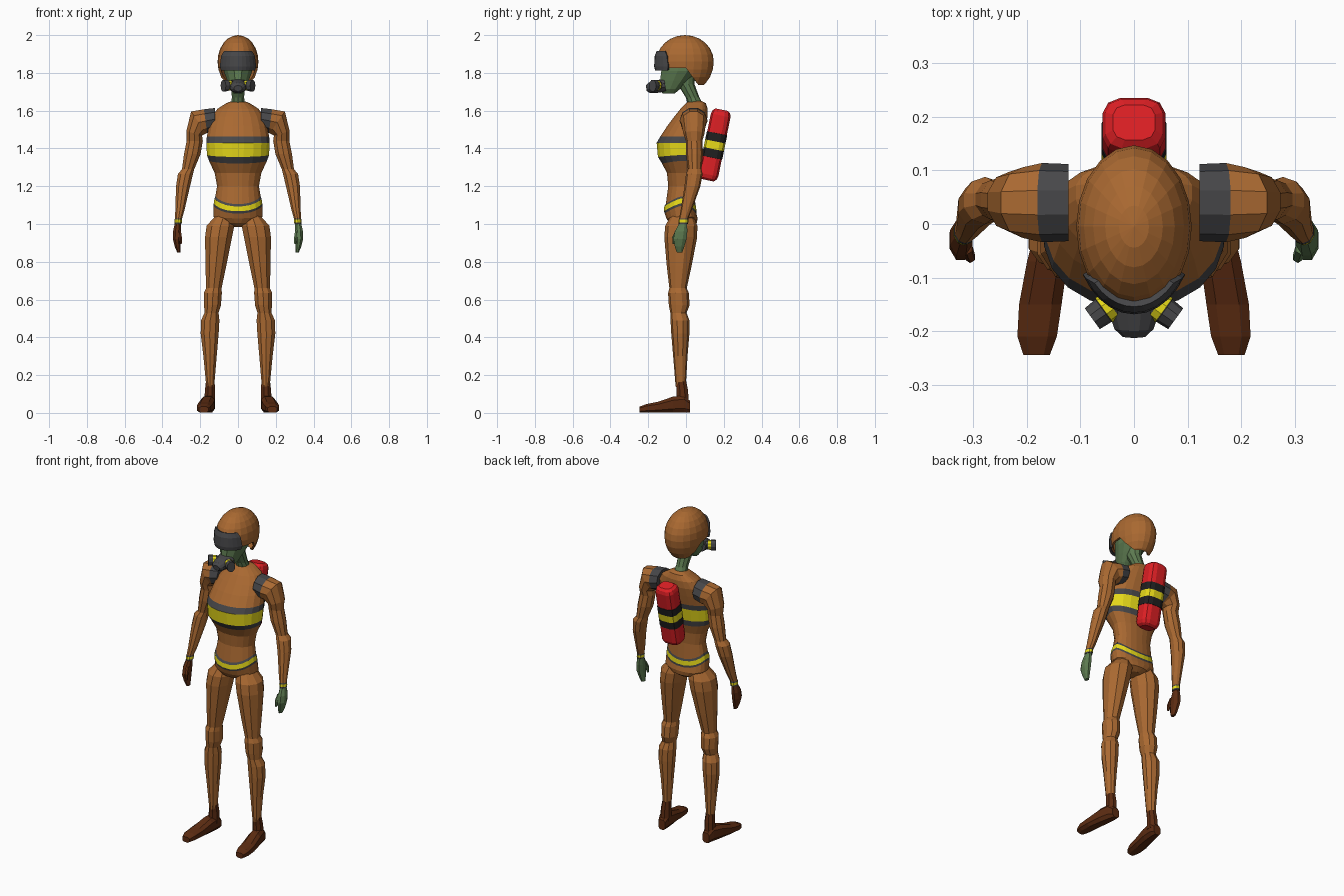
import bpy, bmesh, math
from mathutils import Vector

# Flat colours (linear)
COLOURS = {"orange_brown": (0.40, 0.141, 0.031), "dark_brown": (0.107, 0.025, 0.006),
           "grey": (0.062, 0.062, 0.066), "black": (0.014, 0.014, 0.014),
           "yellow": (0.80, 0.70, 0.010), "red": (0.73, 0.014, 0.018),
           "skin_green": (0.108, 0.195, 0.080)}
MATS = {}
for key, rgb in COLOURS.items():
    MATS[key] = bpy.data.materials.new(key)
    MATS[key].diffuse_color = (*rgb, 1)


def finish(name, bm, mats):
    bmesh.ops.recalc_face_normals(bm, faces=bm.faces)
    me = bpy.data.meshes.new(name)
    bm.to_mesh(me)
    bm.free()
    for m in mats:
        me.materials.append(MATS[m])
    ob = bpy.data.objects.new(name, me)
    bpy.context.collection.objects.link(ob)
    return ob


def loft(name, sections, rows, n=10, power=1.0, side=1):
    """Skin closed rings; a section is (centre, u, v, v_negative, dip); rows = colour of each strip."""
    bm = bmesh.new()
    rings = []
    for c, u, v, vneg, dip in sections:
        ring = []
        for i in range(n):
            a = 2 * math.pi * (i + 0.5) / n
            ca, sa = math.cos(a), math.sin(a)
            ca = math.copysign(abs(ca) ** power, ca)
            sa = math.copysign(abs(sa) ** power, sa)
            p = Vector(c) + Vector(u) * ca + (Vector(v) * sa if sa > 0 else Vector(vneg) * -sa)
            p.z -= dip * abs(sa) ** 1.5
            ring.append(bm.verts.new((p.x * side, p.y, p.z)))
        rings.append(ring)
    if isinstance(rows, str):
        rows = [rows] * (len(rings) - 1)
    names = list(dict.fromkeys(rows))
    for r, (a, b) in enumerate(zip(rings, rings[1:])):
        for i in range(n):
            j = (i + 1) % n
            f = bm.faces.new((a[i], a[j], b[j], b[i]))
            f.material_index = names.index(rows[r])
    bm.faces.new(rings[0]).material_index = names.index(rows[0])
    bm.faces.new(rings[-1]).material_index = names.index(rows[-1])
    return finish(name, bm, names)


def flat(x, y, z, rx, ry, tilt=0):
    """Ring across a limb; tilt turns it about the y axis."""
    t = math.radians(tilt)
    return ((x, y, z), (rx * math.cos(t), 0, rx * math.sin(t)), (0, ry, 0), (0, -ry, 0), 0)


def slab(z, hx, front, back, dip=0):
    """Horizontal ring with its own front and back depth."""
    yc = (front + back) / 2 + 0.02
    return ((0, yc, z), (hx, 0, 0), (0, back - yc, 0), (0, front - yc, 0), dip)


def upright(x, y, hw, hh):
    """Vertical ring standing on the floor."""
    return ((x, y, hh), (hw, 0, 0), (0, 0, hh), (0, 0, -hh), 0)


def along(p0, p1, stations, side_vec):
    """Rings across a straight axis; stations = (fraction, radius across, radius other)."""
    p0, p1, s = Vector(p0), Vector(p1), Vector(side_vec).normalized()
    w = (p1 - p0).cross(s).normalized()
    return [(p0.lerp(p1, t), s * a, w * b, w * -b, 0) for t, a, b in stations]


# Torso with waist belt and chest band
torso = [slab(0.985, 0.025, -0.05, 0.03), slab(1.005, 0.09, -0.09, 0.058),
         slab(1.04, 0.132, -0.105, 0.062, 0.01),
         slab(1.10, 0.131, -0.114, 0.056, 0.045), slab(1.112, 0.130, -0.118, 0.056, 0.045),
         slab(1.138, 0.126, -0.116, 0.054, 0.045), slab(1.15, 0.121, -0.108, 0.05, 0.045),
         slab(1.20, 0.112, -0.095, 0.045), slab(1.27, 0.125, -0.102, 0.05),
         slab(1.335, 0.155, -0.128, 0.065, 0.015), slab(1.365, 0.166, -0.150, 0.072, 0.01),
         slab(1.43, 0.170, -0.157, 0.085), slab(1.462, 0.167, -0.138, 0.092),
         slab(1.52, 0.155, -0.10, 0.105), slab(1.57, 0.138, -0.062, 0.115),
         slab(1.61, 0.11, -0.03, 0.115), slab(1.64, 0.062, 0.0, 0.105),
         slab(1.65, 0.035, 0.015, 0.085)]
O = "orange_brown"
loft("torso", torso, [O, O, O, "grey", "yellow", "grey", O, O, O, "grey", "yellow", "grey",
                      O, O, O, O, O], n=20, power=0.92)

# Limbs, mirrored; one hand is gloved and the other bare
arm = [flat(0.122, 0.04, 1.555, 0.062, 0.072, 90), flat(0.172, 0.04, 1.545, 0.066, 0.074, 82),
       flat(0.208, 0.04, 1.538, 0.074, 0.066, 55), flat(0.232, 0.042, 1.48, 0.045, 0.056, 15),
       flat(0.229, 0.043, 1.44, 0.045, 0.044), flat(0.242, 0.045, 1.37, 0.046, 0.045),
       flat(0.264, 0.046, 1.29, 0.034, 0.036), flat(0.278, 0.044, 1.265, 0.042, 0.044),
       flat(0.291, 0.034, 1.20, 0.039, 0.042), flat(0.308, 0.0, 1.07, 0.025, 0.029),
       flat(0.315, -0.012, 1.03, 0.020, 0.024), flat(0.316, -0.013, 1.023, 0.021, 0.026),
       flat(0.317, -0.014, 1.008, 0.021, 0.026), flat(0.318, -0.015, 1.0, 0.020, 0.025)]
hand = [flat(0.318, -0.015, 1.005, 0.017, 0.022), flat(0.323, -0.026, 0.96, 0.023, 0.036),
        flat(0.324, -0.032, 0.92, 0.022, 0.038), flat(0.319, -0.034, 0.88, 0.017, 0.027),
        flat(0.313, -0.034, 0.85, 0.010, 0.016)]
thumb = [flat(0.312, -0.045, 0.965, 0.011, 0.012), flat(0.306, -0.062, 0.93, 0.010, 0.011),
         flat(0.303, -0.064, 0.895, 0.006, 0.007)]
leg = [flat(0.075, -0.02, 1.045, 0.045, 0.06), flat(0.093, -0.025, 0.99, 0.077, 0.085),
       flat(0.103, -0.028, 0.93, 0.075, 0.087), flat(0.117, -0.036, 0.78, 0.058, 0.066),
       flat(0.128, -0.042, 0.66, 0.043, 0.046), flat(0.133, -0.040, 0.635, 0.050, 0.055),
       flat(0.135, -0.036, 0.57, 0.047, 0.055), flat(0.140, -0.040, 0.53, 0.039, 0.043),
       flat(0.147, -0.032, 0.49, 0.051, 0.050), flat(0.150, -0.030, 0.42, 0.050, 0.048),
       flat(0.148, -0.030, 0.30, 0.037, 0.038), flat(0.147, -0.028, 0.14, 0.022, 0.027)]
boot_shaft = [flat(0.147, -0.026, 0.165, 0.025, 0.030), flat(0.148, -0.020, 0.12, 0.029, 0.033),
              flat(0.150, -0.018, 0.05, 0.032, 0.036)]
boot_foot = [upright(0.150, 0.022, 0.024, 0.032), upright(0.153, -0.01, 0.033, 0.048),
             upright(0.162, -0.07, 0.040, 0.044), upright(0.175, -0.15, 0.042, 0.030),
             upright(0.181, -0.21, 0.039, 0.024), upright(0.182, -0.245, 0.026, 0.017)]
for side, label, hand_colour in ((1, "left", "skin_green"), (-1, "right", "dark_brown")):
    loft(label + "_arm", arm, ["grey"] + [O] * 9 + ["grey", "yellow", "grey"], side=side)
    loft(label + "_hand", hand, hand_colour, n=8, side=side)
    loft(label + "_thumb", thumb, hand_colour, n=6, side=side)
    loft(label + "_leg", leg, O, side=side)
    loft(label + "_boot_shaft", boot_shaft, "dark_brown", n=8, side=side)
    loft(label + "_boot_foot", boot_foot, "dark_brown", n=8, power=0.7, side=side)

# Neck and head
loft("neck", [flat(0, 0.055, 1.62, 0.042, 0.042), flat(0, 0.035, 1.67, 0.034, 0.036),
              flat(0, 0.0, 1.74, 0.040, 0.045), flat(0, 0.0, 1.80, 0.045, 0.05)], "skin_green")
loft("head", [slab(1.69, 0.022, -0.125, -0.06), slab(1.715, 0.042, -0.14, -0.03),
              slab(1.76, 0.060, -0.14, 0.02), slab(1.81, 0.078, -0.135, 0.07),
              slab(1.88, 0.08, -0.13, 0.08)], "skin_green", n=12)

# Helmet: open-fronted dome, deeper at the back
CY, CZ = -0.005, 1.86
bm = bmesh.new()
bmesh.ops.create_uvsphere(bm, u_segments=20, v_segments=12, radius=1)
for v in bm.verts:
    v.co = (v.co.x * 0.108, CY + v.co.y * 0.152, CZ + v.co.z * (0.14 if v.co.z > 0 else 0.165))
for co, no in (((0, 0, 1.825), (0, 0, 1)), ((0, 0.0, 1.825), (0, 0.095, 0.07)), ((0, 0, 1.735), (0, 0, 1))):
    bmesh.ops.bisect_plane(bm, geom=bm.verts[:] + bm.edges[:] + bm.faces[:], plane_co=co, plane_no=no)
gone = []
for f in bm.faces:
    c = f.calc_center_median()
    if c.z < 1.735 or (c.z < 1.825 and c.y * 0.095 + (c.z - 1.825) * 0.07 < 0):
        gone.append(f)
bmesh.ops.delete(bm, geom=gone, context="FACES")
helmet = finish("helmet", bm, [O])
mod = helmet.modifiers.new("thickness", "SOLIDIFY")
mod.thickness, mod.offset = 0.012, -1

# Visor wrapped round the brow
bm = bmesh.new()
rows = []
for z, k, reach in ((1.813, 1.0, 54), (1.835, 1.03, 57), (1.89, 1.01, 53), (1.917, 0.94, 45)):
    rows.append([bm.verts.new((0.111 * k * math.sin(math.radians(reach * i / 5)),
                               CY - 0.159 * k * math.cos(math.radians(reach * i / 5)), z))
                 for i in range(-5, 6)])
for a, b in zip(rows, rows[1:]):
    for i in range(10):
        bm.faces.new((a[i], a[i + 1], b[i + 1], b[i]))
visor = finish("visor", bm, ["grey"])
mod = visor.modifiers.new("thickness", "SOLIDIFY")
mod.thickness, mod.offset = 0.014, -1

# Breathing mask with two striped filters
loft("mask_body", along((0, -0.11, 1.735), (0, -0.21, 1.718),
                        [(0, 0.055, 0.036), (0.5, 0.05, 0.034), (0.85, 0.038, 0.028), (1, 0.022, 0.016)],
                        (1, 0, 0)), "grey", n=12)
for side, label in ((1, "left"), (-1, "right")):
    loft(label + "_filter", along((0.02, -0.135, 1.735), (0.078, -0.177, 1.732),
                                  [(0, 0.022, 0.022), (0.4, 0.027, 0.027), (0.62, 0.028, 0.028),
                                   (0.64, 0.031, 0.026), (1, 0.032, 0.024)], (0, 0, 1)),
         ["grey", "yellow", "grey", "grey"], n=10, side=side)

# Air tank, leaning against the back
tank = [(0, 0.040, 0.034), (0.03, 0.054, 0.048), (0.08, 0.060, 0.054), (0.32, 0.060, 0.054),
        (0.321, 0.062, 0.056), (0.44, 0.062, 0.056), (0.55, 0.062, 0.056), (0.665, 0.062, 0.056),
        (0.666, 0.060, 0.054), (0.92, 0.060, 0.054), (0.97, 0.054, 0.048), (1, 0.040, 0.034)]
loft("air_tank", along((0, 0.113, 1.232), (0, 0.190, 1.605), tank, (1, 0, 0)),
     ["red"] * 3 + ["black", "black", "yellow", "black", "black"] + ["red"] * 3, n=12, power=0.62)
